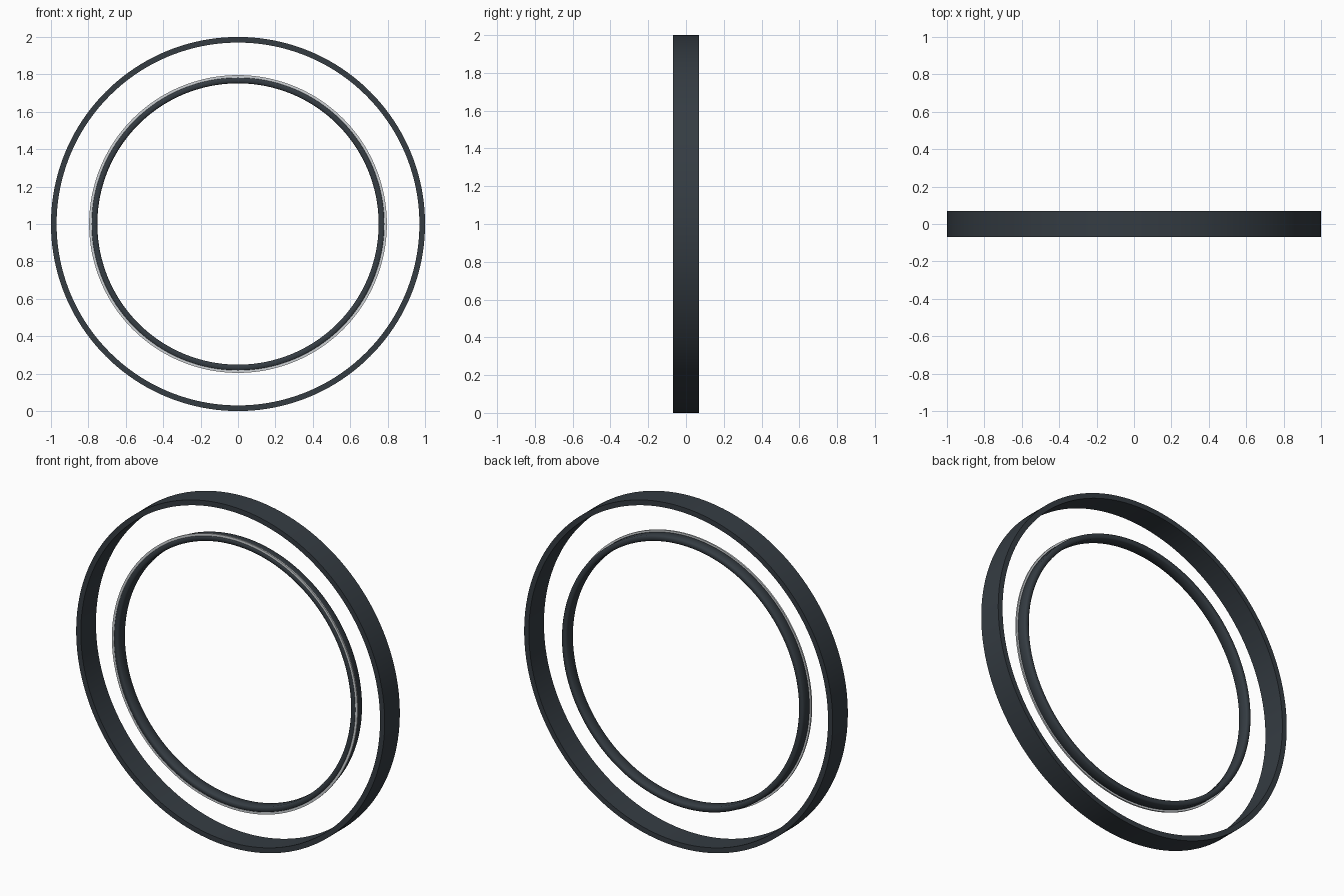
import bpy, math

if "Cube" in bpy.data.objects:
    bpy.data.objects.remove(bpy.data.objects["Cube"])

SEGMENTS = 160
CENTRE_Z = 1.0


def material(name, rgb):
    m = bpy.data.materials.new(name)
    m.diffuse_color = (*rgb, 1.0)
    m.use_nodes = True
    m.node_tree.nodes["Principled BSDF"].inputs["Base Color"].default_value = m.diffuse_color
    return m


def ring(name, profile, mat, angle=35):
    """Revolve a closed (radius, y) profile around the y axis."""
    n = len(profile)
    verts, faces = [], []
    for i in range(SEGMENTS):
        a = 2 * math.pi * i / SEGMENTS
        verts += [(r * math.cos(a), y, CENTRE_Z + r * math.sin(a)) for r, y in profile]
        k = (i + 1) % SEGMENTS
        for j in range(n):
            l = (j + 1) % n
            faces.append((i * n + j, i * n + l, k * n + l, k * n + j))
    mesh = bpy.data.meshes.new(name)
    mesh.from_pydata(verts, [], faces)
    mesh.materials.append(mat)
    obj = bpy.data.objects.new(name, mesh)
    bpy.context.collection.objects.link(obj)
    bpy.ops.object.select_all(action='DESELECT')
    obj.select_set(True)
    bpy.context.view_layer.objects.active = obj
    bpy.ops.object.shade_smooth_by_angle(angle=math.radians(angle))
    return obj


def band(r_in, r_out, y0, y1, c=0.0):
    """Rectangular section, counter-clockwise, with optional chamfer c."""
    if c == 0:
        return [(r_in, y0), (r_out, y0), (r_out, y1), (r_in, y1)]
    return [(r_in + c, y0), (r_out - c, y0), (r_out, y0 + c), (r_out, y1 - c),
            (r_out - c, y1), (r_in + c, y1), (r_in, y1 - c), (r_in, y0 + c)]


slate = material("dark slate", (0.035, 0.045, 0.055))
silver = material("pale silver", (0.62, 0.65, 0.67))

# wide flat outer hoop
ring("outer_hoop", band(0.97, 1.0, -0.07, 0.07), slate)

# narrower inner hoop with softened edges
ring("inner_hoop", band(0.752, 0.785, -0.034, 0.034, 0.007), slate, 50)

# thin pale trim around the front edge of the inner hoop
ring("trim_ring", band(0.782, 0.796, -0.031, -0.022), silver)
